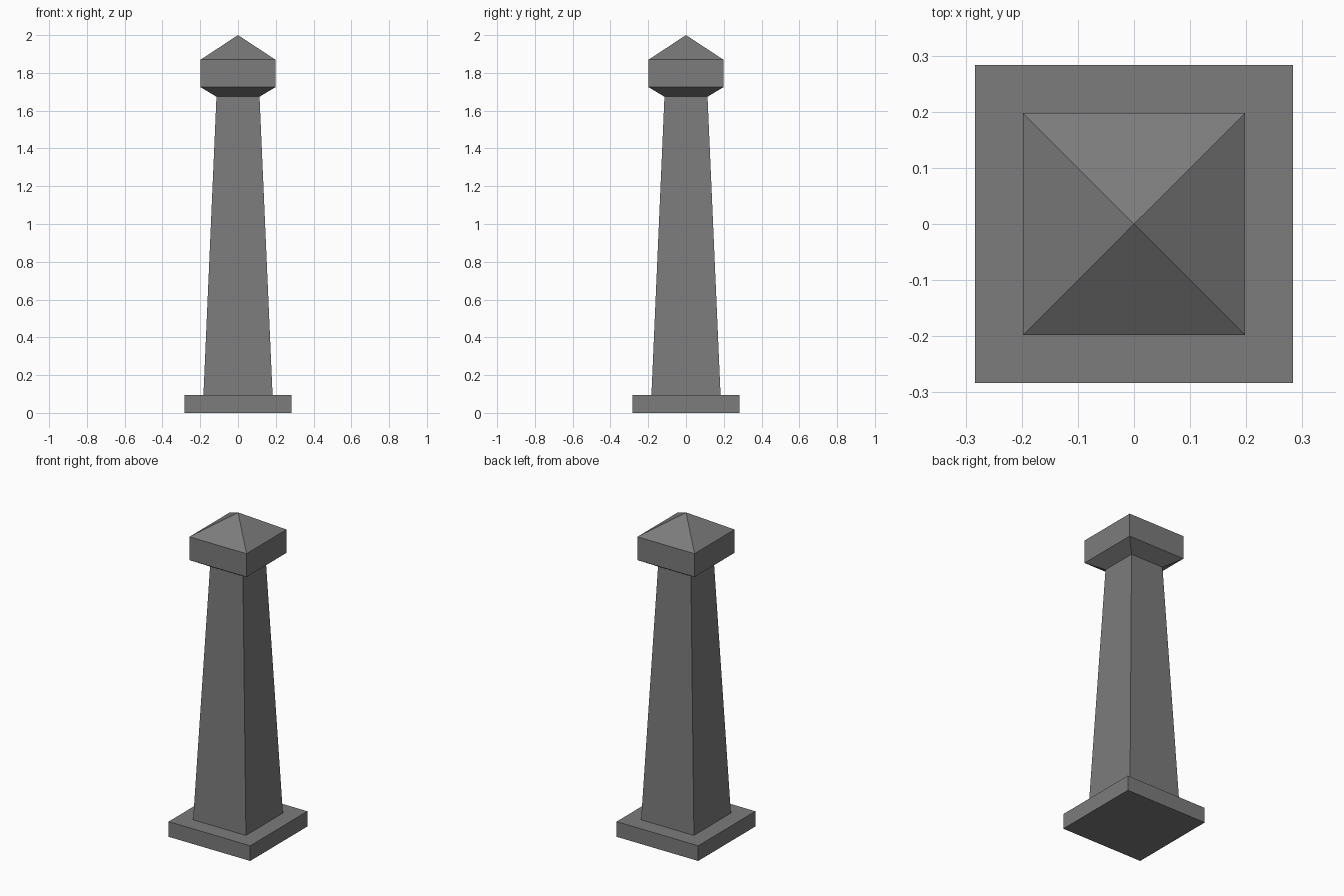
import bpy, bmesh

if "Cube" in bpy.data.objects:
    bpy.data.objects.remove(bpy.data.objects["Cube"])

stone = bpy.data.materials.new("grey stone")
stone.diffuse_color = (0.2, 0.2, 0.2, 1)
stone.use_nodes = True
stone.node_tree.nodes["Principled BSDF"].inputs["Base Color"].default_value = stone.diffuse_color


def square_stack(name, levels):
    """Loft square rings given as (half width, z); half width 0 makes an apex."""
    bm = bmesh.new()
    rings = []
    for h, z in levels:
        if h == 0:
            rings.append([bm.verts.new((0, 0, z))] * 4)
        else:
            rings.append([bm.verts.new((sx * h, sy * h, z))
                          for sx, sy in ((-1, -1), (1, -1), (1, 1), (-1, 1))])
    for a, b in zip(rings, rings[1:]):
        for i in range(4):
            j = (i + 1) % 4
            bm.faces.new(dict.fromkeys((a[i], a[j], b[j], b[i])))
    bm.faces.new(rings[0][::-1])
    if levels[-1][0] > 0:
        bm.faces.new(rings[-1])
    bmesh.ops.recalc_face_normals(bm, faces=bm.faces)
    mesh = bpy.data.meshes.new(name)
    bm.to_mesh(mesh)
    bm.free()
    mesh.materials.append(stone)
    obj = bpy.data.objects.new(name, mesh)
    bpy.context.collection.objects.link(obj)
    return obj


# Flat square plinth
square_stack("base_plinth", [(0.283, 0), (0.283, 0.095)])
# Tapered shaft
square_stack("tapered_shaft", [(0.183, 0.095), (0.114, 1.674)])
# Flared cap with pyramid top
square_stack("pyramid_cap", [(0.114, 1.674), (0.198, 1.724), (0.198, 1.87), (0, 2.0)])
